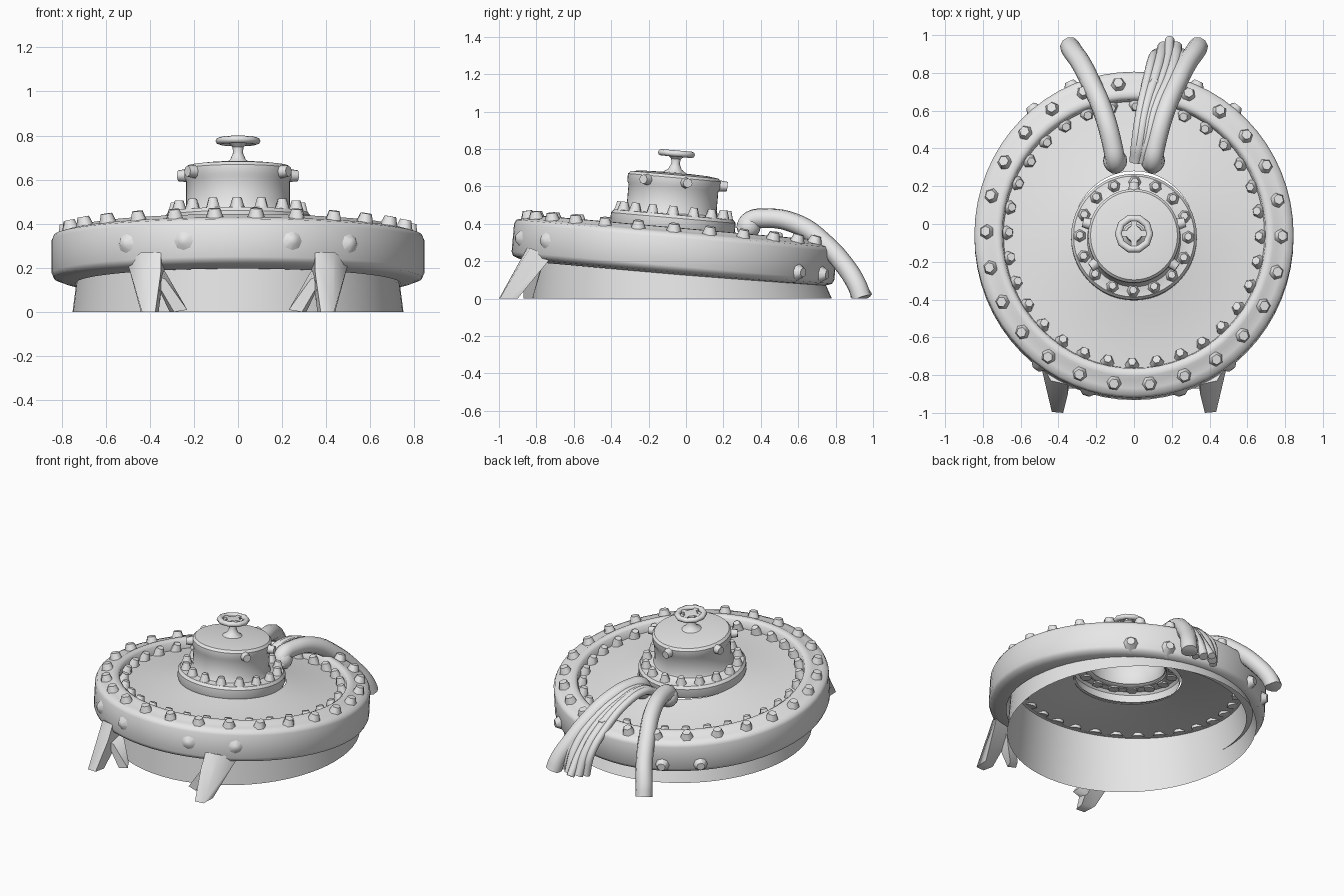
import bpy, bmesh, math
from mathutils import Matrix, Vector

if "Cube" in bpy.data.objects:
    bpy.data.objects.remove(bpy.data.objects["Cube"])

mat = bpy.data.materials.new("light grey")
mat.diffuse_color = (0.8, 0.8, 0.8, 1)
mat.use_nodes = True
mat.node_tree.nodes["Principled BSDF"].inputs["Base Color"].default_value = mat.diffuse_color

# Everything on the lid leans gently towards the back
TILT = Matrix.Translation((0, -0.05, 0.4)) @ Matrix.Rotation(math.radians(-5), 4, 'X') \
    @ Matrix.Diagonal((1, 1.025, 1, 1)) @ Matrix.Translation((0, 0, -0.4))
HUB = TILT @ Matrix.Translation((0, -0.02, 0)) @ Matrix.Diagonal((1, 0.98, 1, 1))
TOP = TILT @ Matrix.Translation((0, -0.033, 0))


def finish(ob, angle=40):
    for v in ob.data.vertices:      # nothing sinks below the ground
        v.co.z = max(v.co.z, 0)
    ob.data.materials.clear()
    ob.data.materials.append(mat)
    bpy.ops.object.select_all(action='DESELECT')
    ob.select_set(True)
    bpy.context.view_layer.objects.active = ob
    bpy.ops.object.shade_smooth_by_angle(angle=math.radians(angle))
    return ob


def add_mesh(name, bm, matrix=None, angle=40):
    if matrix:
        bm.transform(matrix)
    bmesh.ops.recalc_face_normals(bm, faces=bm.faces)
    me = bpy.data.meshes.new(name)
    bm.to_mesh(me)
    bm.free()
    ob = bpy.data.objects.new(name, me)
    bpy.context.collection.objects.link(ob)
    return finish(ob, angle)


def lathe(name, profile, matrix=TILT, steps=64, angle=35):
    bm = bmesh.new()
    vs = [bm.verts.new((r, 0, z)) for r, z in profile]
    es = [bm.edges.new(p) for p in zip(vs, vs[1:])]
    bmesh.ops.spin(bm, geom=vs + es, cent=(0, 0, 0), axis=(0, 0, 1),
                   angle=2 * math.pi, steps=steps, use_merge=True)
    bmesh.ops.remove_doubles(bm, verts=bm.verts, dist=0.0005)
    return add_mesh(name, bm, matrix, angle)


def bolt_circle(name, count, radius, z, size, height, lean=0, matrix=TILT):
    bm = bmesh.new()
    for i in range(count):
        m = Matrix.Rotation(2 * math.pi * i / count - 0.015, 4, 'Z') \
            @ Matrix.Translation((radius, 0, z)) @ Matrix.Rotation(lean, 4, 'Y')
        bmesh.ops.create_cone(bm, cap_ends=True, segments=6, radius1=size,
                              radius2=size * 0.55, depth=height, matrix=m)
    return add_mesh(name, bm, matrix, 65)


def studs(name, degrees, radius, z, r1, r2, depth, matrix):
    bm = bmesh.new()
    for deg in degrees:
        m = Matrix.Rotation(math.radians(deg), 4, 'Z') @ Matrix.Translation((radius, 0, z)) \
            @ Matrix.Rotation(math.pi / 2, 4, 'Y')
        bmesh.ops.create_cone(bm, cap_ends=True, segments=8, radius1=r1,
                              radius2=r2, depth=depth, matrix=m)
    return add_mesh(name, bm, matrix, 55)


def tube(name, points, radius):
    cu = bpy.data.curves.new(name, 'CURVE')
    cu.dimensions = '3D'
    cu.bevel_depth = radius
    cu.bevel_resolution = 3
    cu.resolution_u = 6
    cu.use_fill_caps = True
    sp = cu.splines.new('BEZIER')
    sp.bezier_points.add(len(points) - 1)
    for bp, p in zip(sp.bezier_points, points):
        bp.co = p
        bp.handle_left_type = bp.handle_right_type = 'AUTO'
    ob = bpy.data.objects.new(name, cu)
    bpy.context.collection.objects.link(ob)
    bpy.ops.object.select_all(action='DESELECT')
    ob.select_set(True)
    bpy.context.view_layer.objects.active = ob
    bpy.ops.object.convert(target='MESH')
    return finish(bpy.context.object, 50)


def hull(name, points):
    bm = bmesh.new()
    for p in points:
        bm.verts.new(p)
    bmesh.ops.convex_hull(bm, input=bm.verts)
    return add_mesh(name, bm, None, 60)


# Open-bottomed wall: flat on the ground, its top follows the tilted lid
bm = bmesh.new()
n = 64
lo = []
hi = []
for i in range(n):
    a = 2 * math.pi * i / n
    lo.append(bm.verts.new((0.75 * math.cos(a), -0.02 + 0.8 * math.sin(a), 0)))
    hi.append(bm.verts.new(TILT @ Vector((0.71 * math.cos(a), 0.71 * math.sin(a), 0.317))))
for i in range(n):
    j = (i + 1) % n
    bm.faces.new((lo[i], lo[j], hi[j], hi[i]))
add_mesh("base_wall", bm)

# Rim band and the shallow dish inside it
lathe("rim_band", [(0.735, 0.13), (0.80, 0.14), (0.835, 0.153), (0.845, 0.175),
                   (0.845, 0.325), (0.835, 0.347), (0.80, 0.358), (0.76, 0.365),
                   (0.74, 0.378), (0.715, 0.38), (0.697, 0.368), (0.69, 0.317)], angle=60)
lathe("dish", [(0.71, 0.317), (0.60, 0.328), (0.45, 0.348), (0.325, 0.373)])

# Central flange and drum
lathe("flange", [(0.325, 0.365), (0.333, 0.385), (0.333, 0.43), (0.32, 0.447),
                 (0.25, 0.45), (0.235, 0.46)], HUB, steps=48)
lathe("drum", [(0.25, 0.445), (0.235, 0.48), (0.235, 0.59), (0.243, 0.605),
               (0.243, 0.645), (0.23, 0.66), (0.17, 0.668), (0.05, 0.672), (0, 0.672)],
      TOP, steps=48)

# Bolts
bolt_circle("outer_bolts", 26, 0.78, 0.368, 0.048, 0.066, 0.2)
bolt_circle("inner_bolts", 32, 0.668, 0.342, 0.04, 0.06, -0.25)
bolt_circle("flange_bolts", 16, 0.287, 0.466, 0.037, 0.055, 0, HUB)

# Small lugs around the drum, and low bosses on the outer edge of the rim
studs("drum_lugs", (15, 90, 165, 215, 325), 0.25, 0.622, 0.032, 0.025, 0.06, TOP)
studs("rear_rim_bosses", (51, 67, 113, 129), 0.845, 0.20, 0.06, 0.025, 0.06, TILT)
studs("front_rim_bosses", (233, 253, 287, 307), 0.838, 0.25, 0.08, 0.02, 0.055, TILT)

# Valve stem and handwheel
lathe("valve_stem", [(0.07, 0.665), (0.035, 0.69), (0.022, 0.72), (0.025, 0.745),
                     (0.045, 0.765), (0.04, 0.782), (0, 0.785)], TOP, steps=16)
ring = [(0.083 + 0.019 * math.cos(k * math.pi / 4), 0.774 + 0.017 * math.sin(k * math.pi / 4))
        for k in range(9)]
lathe("handwheel", ring, TOP, steps=10, angle=50)
bm = bmesh.new()
for k in range(2):
    bmesh.ops.create_cube(bm, size=1, matrix=Matrix.Rotation(k * math.pi / 2, 4, 'Z')
                          @ Matrix.Translation((0, 0, 0.773))
                          @ Matrix.Diagonal((0.16, 0.03, 0.018, 1)))
add_mesh("handwheel_spokes", bm, TOP)

# Two thick hoses running over the rim to the ground
for side, name in ((-1, "left_hose"), (1, "right_hose")):
    tube(name, [(side * x, y, z) for x, y, z in (
        (0.10, 0.315, 0.36), (0.10, 0.335, 0.41), (0.115, 0.42, 0.43), (0.165, 0.60, 0.395),
        (0.225, 0.74, 0.295), (0.28, 0.85, 0.175), (0.325, 0.915, 0.07), (0.34, 0.94, 0.0))],
        0.053)
    # swollen end where the hose meets the dish
    bm = bmesh.new()
    bmesh.ops.create_uvsphere(bm, u_segments=16, v_segments=10, radius=0.064,
                              matrix=Matrix.Translation((side * 0.10, 0.335, 0.385)))
    add_mesh(name + "_end", bm)

# Bundle of thin cables fanning out between the hoses
for i in range(5):
    t = i / 4
    end = 0.985 - 0.07 * abs(t - 0.5) * 2
    tube("cable_%d" % (i + 1), [
        (0.0 + 0.05 * t, 0.33, 0.39), (0.01 + 0.08 * t, 0.43, 0.43),
        (0.035 + 0.10 * t, 0.60, 0.40), (0.07 + 0.15 * t, 0.76, 0.29),
        (0.10 + 0.16 * t, 0.88, 0.15), (0.12 + 0.14 * t, end - 0.01, 0.01)],
        0.03 if i % 2 else 0.025)

# Splayed front legs with a thinner inner strut
for s, side in ((-1, "left"), (1, "right")):
    hull(side + "_front_leg", [(s * x, y, z) for x, y, z in (
        (0.375, -1.0, 0), (0.435, -0.995, 0), (0.36, -0.93, 0), (0.44, -0.90, 0),
        (0.35, -0.90, 0.18), (0.435, -0.89, 0.18), (0.35, -0.85, 0.27), (0.44, -0.83, 0.27),
        (0.33, -0.74, 0.22), (0.50, -0.72, 0.22))])
    hull(side + "_leg_strut", [(s * x, y, z) for x, y, z in (
        (0.23, -0.86, 0.01), (0.29, -0.87, 0.0), (0.25, -0.82, 0.03), (0.31, -0.82, 0.0),
        (0.33, -0.87, 0.15), (0.39, -0.87, 0.17), (0.34, -0.76, 0.2), (0.40, -0.76, 0.22))])
